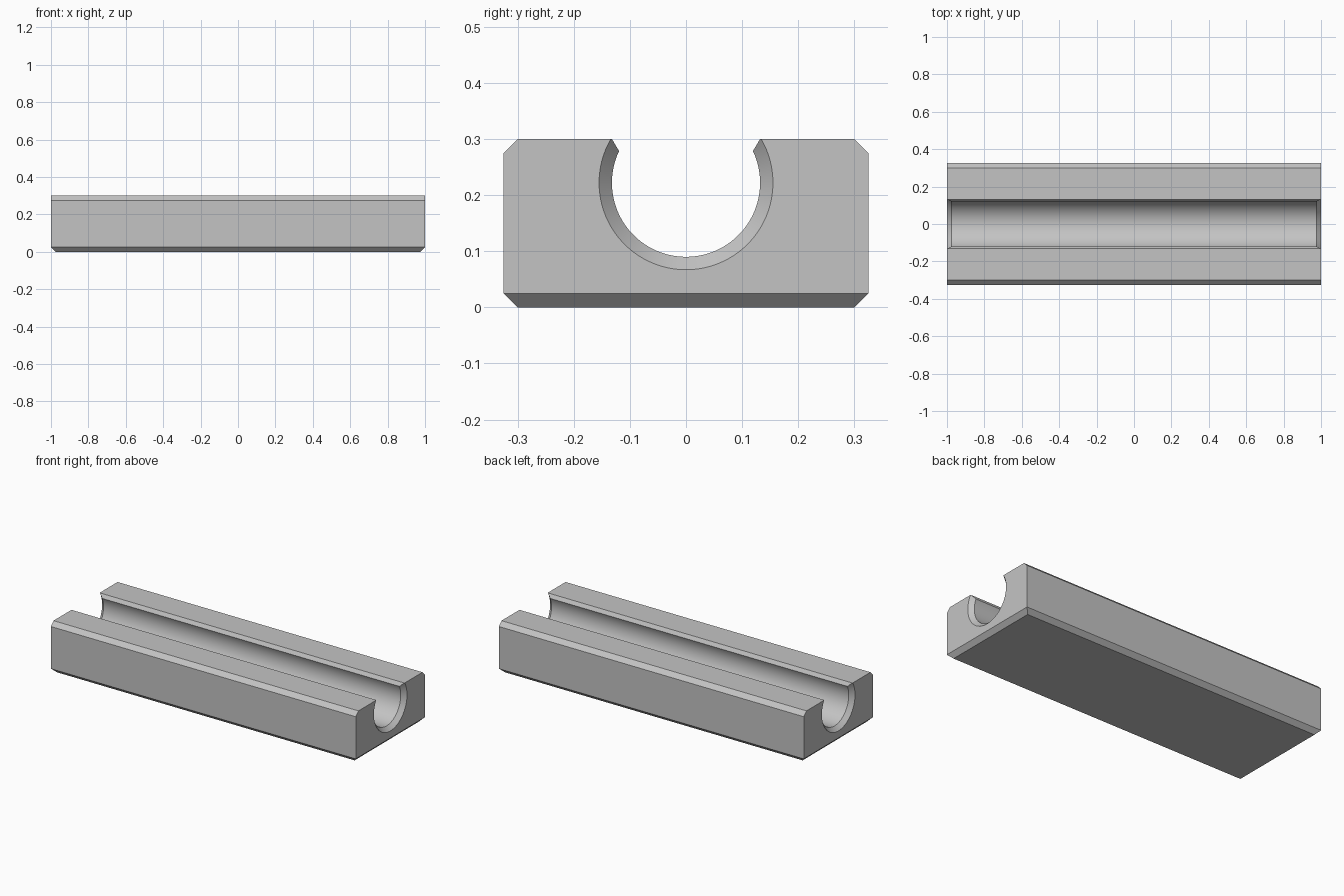
import bpy
import bmesh
from math import sin, cos, pi, radians

default = bpy.data.objects.get("Cube")
if default:
    bpy.data.objects.remove(default, do_unlink=True)

HALF_LEN, HALF_WIDTH, HEIGHT, BEVEL = 1.0, 0.325, 0.3, 0.025
BORE_Z, BORE_R, FLARE_R = 0.222, 0.132, 0.155

grey = bpy.data.materials.new("plain grey")
grey.use_nodes = True
colour = (0.55, 0.55, 0.55, 1)
grey.diffuse_color = colour
grey.node_tree.nodes["Principled BSDF"].inputs["Base Color"].default_value = colour


def loft(name, rings):
    """Skin a closed solid through rings of equal point count."""
    bm = bmesh.new()
    loops = [[bm.verts.new(p) for p in ring] for ring in rings]
    n = len(loops[0])
    for a, b in zip(loops, loops[1:]):
        for i in range(n):
            j = (i + 1) % n
            bm.faces.new((a[i], a[j], b[j], b[i]))
    bm.faces.new(loops[0])
    bm.faces.new(loops[-1])
    bmesh.ops.recalc_face_normals(bm, faces=bm.faces)
    mesh = bpy.data.meshes.new(name)
    bm.to_mesh(mesh)
    bm.free()
    mesh.materials.append(grey)
    obj = bpy.data.objects.new(name, mesh)
    bpy.context.collection.objects.link(obj)
    return obj


def rectangle(z, hx, hy):
    return [(-hx, -hy, z), (hx, -hy, z), (hx, hy, z), (-hx, hy, z)]


def circle(x, r, n=128):
    return [(x, r * cos(2 * pi * i / n), BORE_Z + r * sin(2 * pi * i / n))
            for i in range(n)]


# Block: bottom bevelled all round, top bevelled along the long sides
block = loft("channel_block", [
    rectangle(0, HALF_LEN - BEVEL, HALF_WIDTH - BEVEL),
    rectangle(BEVEL, HALF_LEN, HALF_WIDTH),
    rectangle(HEIGHT - BEVEL, HALF_LEN, HALF_WIDTH),
    rectangle(HEIGHT, HALF_LEN, HALF_WIDTH - BEVEL),
])

# Round bore with flared mouths, run slightly past both ends
over = 0.01
mouth = FLARE_R + over * (FLARE_R - BORE_R) / BEVEL
inner = HALF_LEN - BEVEL
bore = loft("bore_cutter", [
    circle(-HALF_LEN - over, mouth), circle(-inner, BORE_R),
    circle(inner, BORE_R), circle(HALF_LEN + over, mouth),
])

# Bevelled lips where the bore opens through the top
lips = loft("lip_cutter", [
    [(x, -0.119, 0.278), (x, 0.119, 0.278), (x, 0.145, 0.322), (x, -0.145, 0.322)]
    for x in (-HALF_LEN - over, HALF_LEN + over)
])

bpy.ops.object.select_all(action="DESELECT")
block.select_set(True)
bpy.context.view_layer.objects.active = block
for cutter in (bore, lips):
    cutter.hide_render = True
    mod = block.modifiers.new(cutter.name, "BOOLEAN")
    mod.operation = "DIFFERENCE"
    mod.solver = "EXACT"
    mod.object = cutter
    bpy.ops.object.modifier_apply(modifier=mod.name)
    bpy.data.objects.remove(cutter, do_unlink=True)

bpy.ops.object.shade_smooth_by_angle(angle=radians(25))
